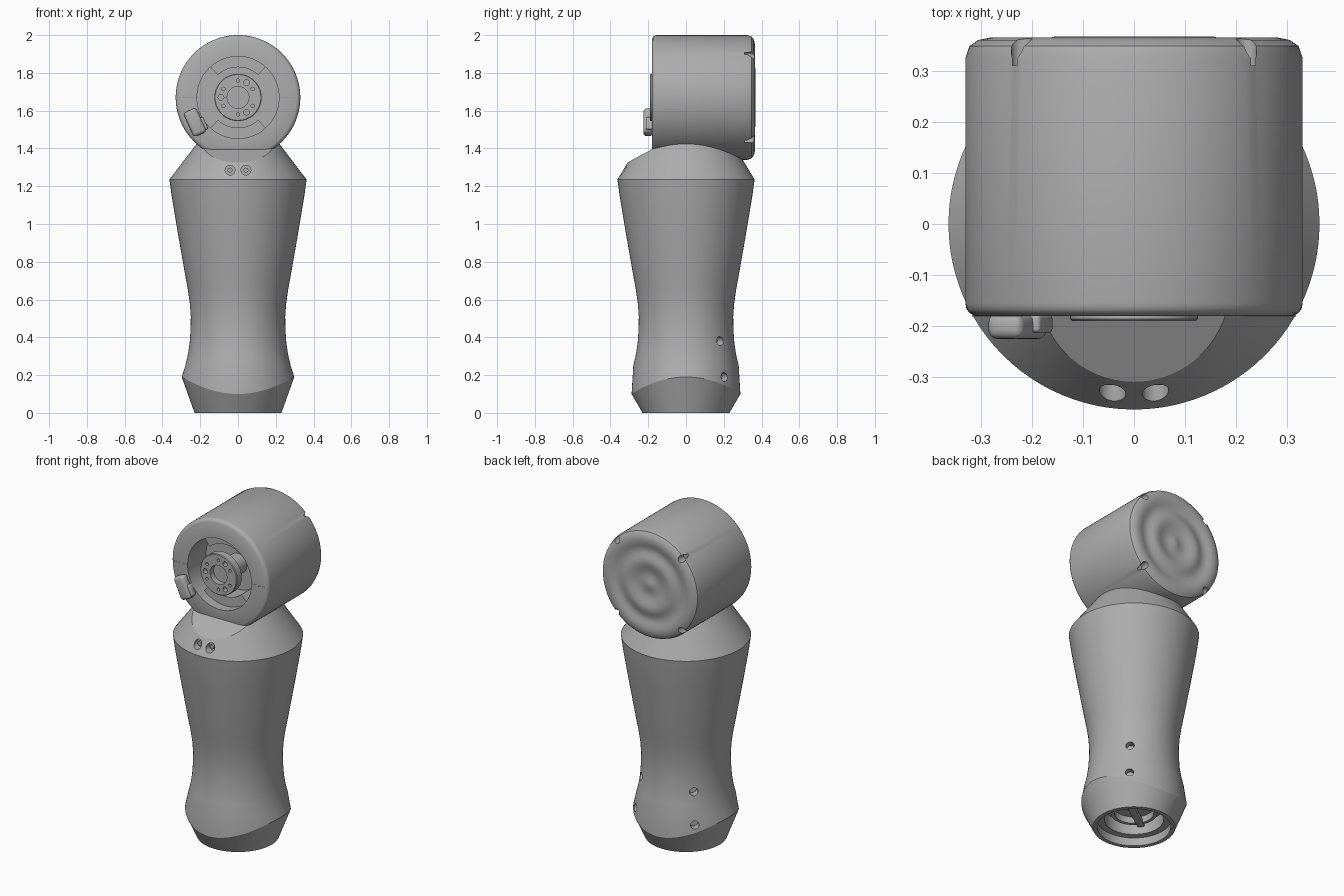
import bpy, bmesh
from math import sin, cos, pi, radians
from mathutils import Matrix, Vector

old = bpy.data.objects.get("Cube")
if old:
    bpy.data.objects.remove(old, do_unlink=True)

grey = bpy.data.materials.new("plain grey")
grey.use_nodes = True
tone = (0.42, 0.42, 0.42, 1)
grey.diffuse_color = tone
grey.node_tree.nodes["Principled BSDF"].inputs["Base Color"].default_value = tone

HEAD_Z = 1.67
SEG = 96


def finish(name, bm):
    bmesh.ops.remove_doubles(bm, verts=bm.verts, dist=1e-5)
    bmesh.ops.recalc_face_normals(bm, faces=bm.faces)
    mesh = bpy.data.meshes.new(name)
    bm.to_mesh(mesh)
    bm.free()
    mesh.materials.append(grey)
    ob = bpy.data.objects.new(name, mesh)
    bpy.context.collection.objects.link(ob)
    return ob


def activate(ob):
    bpy.ops.object.select_all(action='DESELECT')
    ob.select_set(True)
    bpy.context.view_layer.objects.active = ob


def smooth(ob, angle=30):
    activate(ob)
    bpy.ops.object.shade_smooth_by_angle(angle=radians(angle))


def skin(bm, rings, closed=False):
    """Bridge rings of points into a surface."""
    loops = [[bm.verts.new(p) for p in ring] for ring in rings]
    pairs = list(zip(loops, loops[1:])) + ([(loops[-1], loops[0])] if closed else [])
    for a, b in pairs:
        for i in range(len(a)):
            j = (i + 1) % len(a)
            bm.faces.new((a[i], a[j], b[j], b[i]))


def ring(fn):
    return [fn(2 * pi * i / SEG) for i in range(SEG)]


def lathe_y(name, profile):
    """Turn (radius, y) points around the head axis."""
    bm = bmesh.new()
    skin(bm, [ring(lambda a, r=r, y=y: (r * cos(a), y, HEAD_Z + r * sin(a)))
              for r, y in profile])
    return finish(name, bm)


def add_rod(bm, p, q, r, sides=20):
    p, q = Vector(p), Vector(q)
    turn = (q - p).to_track_quat('Z', 'Y').to_matrix().to_4x4()
    bmesh.ops.create_cone(bm, cap_ends=True, segments=sides, radius1=r, radius2=r,
                          depth=(q - p).length,
                          matrix=Matrix.Translation((p + q) / 2) @ turn)


def drill(ob, rods):
    """Cut round holes, each given as start, end and radius."""
    bm = bmesh.new()
    for p, q, r in rods:
        add_rod(bm, p, q, r)
    cutter = finish("hole_cutter", bm)
    cutter.hide_render = True
    mod = ob.modifiers.new("holes", 'BOOLEAN')
    mod.operation, mod.solver, mod.object = 'DIFFERENCE', 'EXACT', cutter
    activate(ob)
    bpy.ops.object.modifier_apply(modifier=mod.name)
    bpy.data.objects.remove(cutter, do_unlink=True)


def block(name, size, place, tilt, bevel):
    bm = bmesh.new()
    bmesh.ops.create_cube(bm, size=1, matrix=Matrix.Diagonal((*size, 1)))
    bmesh.ops.bevel(bm, geom=bm.edges[:], offset=bevel, segments=4,
                    profile=0.5, affect='EDGES')
    bm.transform(Matrix.Translation(place) @ tilt)
    ob = finish(name, bm)
    smooth(ob)
    return ob


# Waisted body with a hollow foot and a wavy lower edge
def level(r, z):
    return ring(lambda a: (r * cos(a), r * sin(a), z))


rings = [level(r, z) for r, z in
         [(0, .13), (.165, .13), (.165, .05), (.205, .05), (.205, 0), (.23, 0)]]
rings.append(ring(lambda a: ((.293 + .005 * cos(2 * a)) * cos(a),
                             (.293 + .005 * cos(2 * a)) * sin(a),
                             .145 + .045 * cos(2 * a))))
rings += [level(r, z) for r, z in
          [(.279, .25), (.265, .31), (.256, .37), (.251, .44), (.25, .51),
           (.255, .58), (.265, .65), (.278, .72), (.292, .8), (.306, .88),
           (.32, .96), (.335, 1.05), (.35, 1.14), (.363, 1.235)]]
rings.append(ring(lambda a: (.2 * cos(a), .235 * sin(a), 1.45)))
rings.append(level(0, 1.45))
bm = bmesh.new()
skin(bm, rings)
bmesh.ops.remove_doubles(bm, verts=bm.verts, dist=1e-5)
# Sloping flat under the front of the head
bmesh.ops.bisect_plane(bm, geom=bm.verts[:] + bm.edges[:] + bm.faces[:],
                       plane_co=(0, -.32, 1.32), plane_no=(0, -.54, 1),
                       clear_outer=True)
bmesh.ops.holes_fill(bm, edges=[e for e in bm.edges if e.is_boundary])
body = finish("body", bm)
rods = [((s * .042, -.42, 1.285), (s * .042, -.3, 1.285), .026) for s in (-1, 1)]
for s in (-1, 1):
    for z, r in ((.38, .25), (.19, .285)):
        rods.append(((s * .71 * (r - .04), .71 * (r - .04), z),
                     (s * .71 * (r + .1), .71 * (r + .1), z), .024))
drill(body, rods)
smooth(body)

# Screws inside the front holes
for side, s in (("right", -1), ("left", 1)):
    bm = bmesh.new()
    add_rod(bm, (s * .042, -.315, 1.285), (s * .042, -.29, 1.285), .013)
    smooth(finish(side + "_front_screw", bm))

# Bar and socket ring inside the foot
block("foot_bar", (.3, .04, .03), (0, 0, .1), Matrix.Rotation(radians(35), 4, 'Z'), .004)
bm = bmesh.new()
skin(bm, [level(r, z) for r, z in [(.13, .135), (.13, .09), (.11, .09), (.11, .135)]],
     closed=True)
smooth(finish("foot_socket", bm))

# Round head with a rippled back and an open front
head = lathe_y("head", [
    (0, .361), (.018, .359), (.035, .354), (.06, .351), (.085, .353), (.11, .361),
    (.135, .367), (.155, .367), (.175, .361), (.195, .354), (.215, .352),
    (.235, .356), (.255, .363), (.28, .365), (.305, .36), (.322, .348), (.33, .325),
    (.33, -.155), (.328, -.166), (.322, -.174), (.31, -.18),
    (.217, -.18), (.217, 0), (0, 0)])
drill(head, [((x * .22, .31, HEAD_Z + z * .22), (x * .22, .42, HEAD_Z + z * .22), .02)
             for x in (-1, 1) for z in (-1, 1)])
smooth(head)


# Upper and lower curved plates inside the opening
def sector(name, r0, r1, a0, a1, y0, y1):
    bm = bmesh.new()
    sections = []
    for i in range(25):
        a = radians(a0 + (a1 - a0) * i / 24)
        sections.append([(r * cos(a), y, HEAD_Z + r * sin(a))
                         for r, y in ((r0, y0), (r1, y0), (r1, y1), (r0, y1))])
    skin(bm, sections)
    bmesh.ops.holes_fill(bm, edges=[e for e in bm.edges if e.is_boundary])
    smooth(finish(name, bm))


sector("upper_plate", .16, .218, 48, 132, -.12, .001)
sector("lower_plate", .16, .218, 228, 312, -.12, .001)

# Seam lines on either side of the front
for side, s in (("right", -1), ("left", 1)):
    block(side + "_seam", (.1, .002, .004), (s * .267, -.18, HEAD_Z), Matrix(), .0005)

# Hub disc with bolt circle, on a shaft
hub = lathe_y("hub", [(0, -.14), (.122, -.14), (.125, -.143), (.125, -.186),
                      (.121, -.19), (0, -.19)])
rods = [((0, -.25, HEAD_Z), (0, -.155, HEAD_Z), .058)]
for k in range(6):
    a = radians(30 + 60 * k)
    rods.append(((.09 * cos(a), -.25, HEAD_Z + .09 * sin(a)),
                 (.09 * cos(a), -.16, HEAD_Z + .09 * sin(a)), .009))
for k in range(3):
    a = radians(60 + 120 * k)
    rods.append(((.09 * cos(a), -.25, HEAD_Z + .09 * sin(a)),
                 (.09 * cos(a), -.16, HEAD_Z + .09 * sin(a)), .015))
drill(hub, rods)
smooth(hub)
smooth(lathe_y("hub_shaft", [(0, .01), (.06, .01), (.06, -.145), (0, -.145)]))

# Cable clip on the lower right of the face
tilt = Matrix.Rotation(radians(-24), 4, 'Y')
clip = block("cable_clip", (.075, .05, .14), (-.228, -.2, 1.538), tilt, .018)
block("clip_tongue", (.03, .035, .07), (-.185, -.195, 1.53), tilt, .008)
